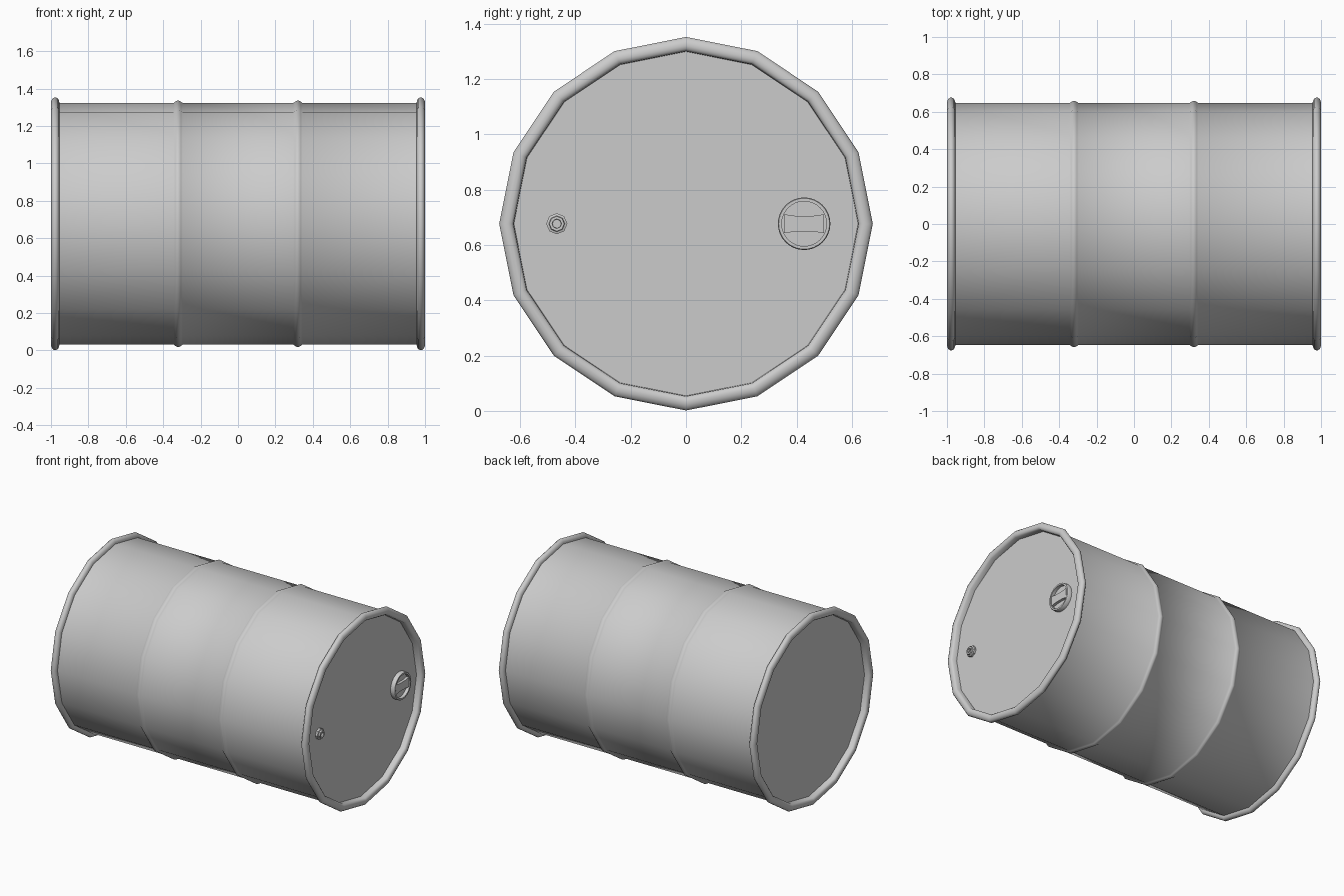
import bpy, bmesh
from math import sin, cos, pi, radians

if "Cube" in bpy.data.objects:
    bpy.data.objects.remove(bpy.data.objects["Cube"])

CZ = 0.677  # height of the drum axis


def lathe(name, profile, sides, y=0.0, z=CZ, closed=False):
    """Revolve (x, radius) points about a line parallel to x; radius 0 closes with a cap."""
    bm = bmesh.new()
    rings = []
    for x, r in profile:
        if r == 0:
            rings.append([bm.verts.new((x, y, z))])
        else:
            rings.append([bm.verts.new((x, y + r * sin(2 * pi * i / sides),
                                        z + r * cos(2 * pi * i / sides))) for i in range(sides)])
    pairs = list(zip(rings, rings[1:]))
    if closed:
        pairs.append((rings[-1], rings[0]))
    for a, b in pairs:
        for i in range(sides):
            j = (i + 1) % sides
            if len(a) == 1:
                bm.faces.new((a[0], b[j], b[i]))
            elif len(b) == 1:
                bm.faces.new((a[i], a[j], b[0]))
            else:
                bm.faces.new((a[i], a[j], b[j], b[i]))
    bmesh.ops.recalc_face_normals(bm, faces=bm.faces)
    return finish(name, bm)


def finish(name, bm, smooth=True):
    mesh = bpy.data.meshes.new(name)
    bm.to_mesh(mesh)
    bm.free()
    ob = bpy.data.objects.new(name, mesh)
    bpy.context.collection.objects.link(ob)
    if smooth:
        bpy.ops.object.select_all(action='DESELECT')
        ob.select_set(True)
        bpy.context.view_layer.objects.active = ob
        bpy.ops.object.shade_smooth_by_angle(angle=radians(40))
    return ob


# Drum shell with two rolled ribs and recessed lids
R = 0.646
rib = [(-0.024, R), (-0.015, 0.653), (-0.005, 0.658), (0.005, 0.658), (0.015, 0.653), (0.024, R)]
shell = [(-0.957, 0), (-0.957, R)]
for c in (-0.32, 0.32):
    shell += [(c + dx, r) for dx, r in rib]
shell += [(0.957, R), (0.957, 0)]
lathe("drum_shell", shell, 16)

# Rolled rims at both ends
rim = [(0.955, 0.640), (0.956, 0.657), (0.963, 0.670), (0.973, 0.675), (0.983, 0.675),
       (0.993, 0.668), (0.999, 0.655), (1.0, 0.643), (0.997, 0.632), (0.988, 0.624), (0.955, 0.622)]
for side, s in (("left", -1), ("right", 1)):
    lathe(side + "_rim", [(s * x, r) for x, r in rim], 16, closed=True)

# Large filler plug: raised cup with a grip bar across it
PY = 0.427
lathe("large_plug_cup", [(0.955, 0.095), (0.984, 0.095), (0.988, 0.092), (0.988, 0.081),
                         (0.965, 0.081), (0.965, 0)], 32, y=PY)
bm = bmesh.new()
outline = [(-0.072, -0.034), (-0.03, -0.028), (0.03, -0.028), (0.072, -0.034),
           (0.072, 0.034), (0.03, 0.028), (-0.03, 0.028), (-0.072, 0.034)]
face = bm.faces.new([bm.verts.new((0.963, PY + y, CZ + z)) for y, z in outline])
top = bmesh.ops.extrude_face_region(bm, geom=[face])["geom"]
bmesh.ops.translate(bm, vec=(0.021, 0, 0), verts=[v for v in top if isinstance(v, bmesh.types.BMVert)])
bmesh.ops.recalc_face_normals(bm, faces=bm.faces)
finish("large_plug_grip", bm, smooth=False)

# Small vent plug
lathe("small_plug", [(0.955, 0.038), (0.972, 0.038), (0.975, 0.029), (0.985, 0.027),
                     (0.985, 0.017), (0.968, 0.016), (0.968, 0)], 8, y=-0.467)
